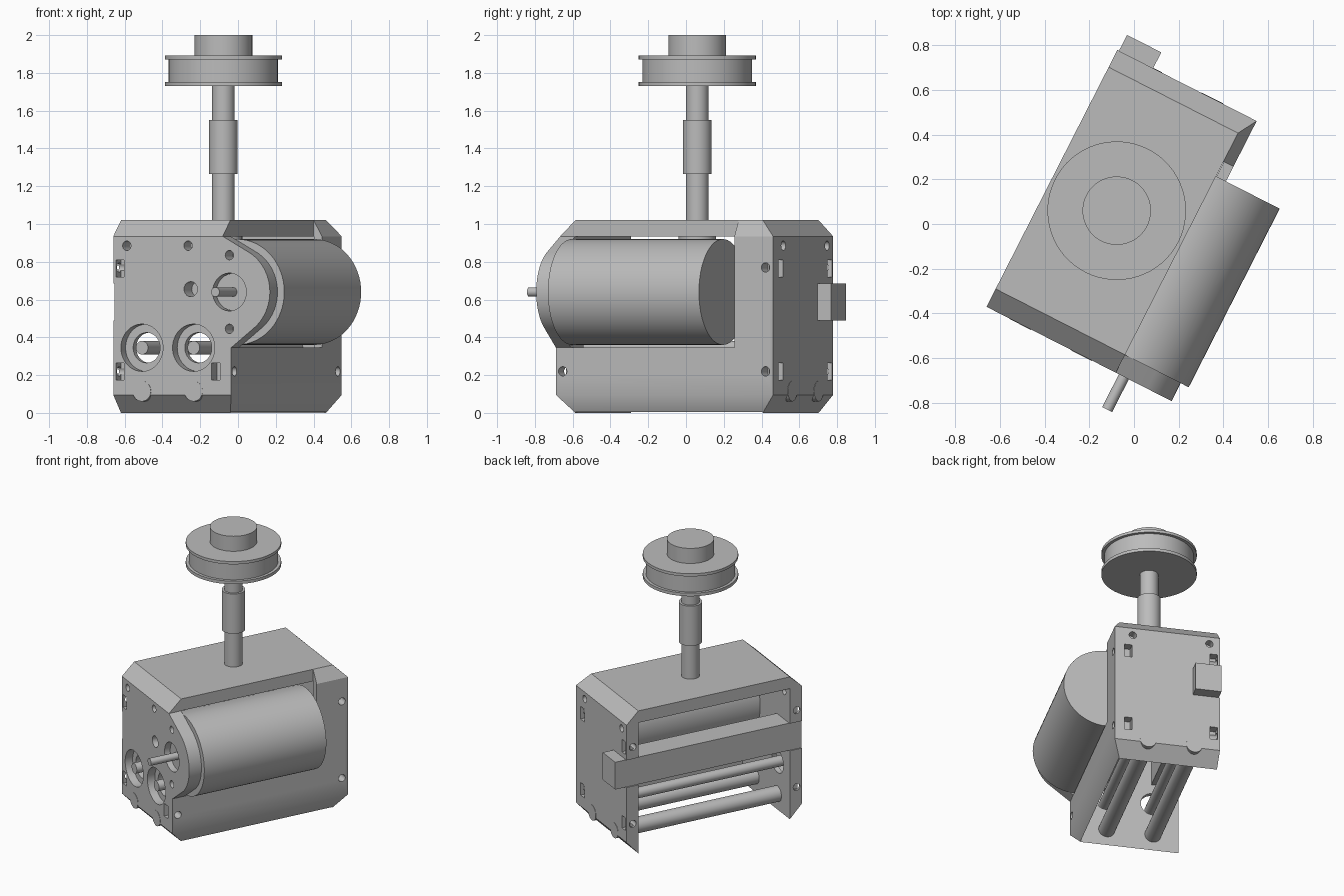
import bpy, bmesh, math
from math import radians, cos, sin, pi
from mathutils import Vector

cube = bpy.data.objects.get("Cube")
if cube:
    bpy.data.objects.remove(cube)

metal = bpy.data.materials.new("machined grey")
metal.use_nodes = True
GREY = (0.5, 0.5, 0.5, 1)
metal.diffuse_color = GREY
metal.node_tree.nodes["Principled BSDF"].inputs["Base Color"].default_value = GREY

TURN = radians(-27)      # the whole unit is turned about z
parts = []


def prism(name, axis, pts, a, b):
    """Extrude a 2D outline along an axis from a to b."""
    place = {"x": lambda p, t: (t, p[0], p[1]),
             "y": lambda p, t: (p[0], t, p[1]),
             "z": lambda p, t: (p[0], p[1], t)}[axis]
    bm = bmesh.new()
    face = bm.faces.new([bm.verts.new(place(p, a)) for p in pts])
    ext = bmesh.ops.extrude_face_region(bm, geom=[face])
    shift = Vector(place((0, 0), b - a))
    bmesh.ops.translate(bm, vec=shift, verts=[v for v in ext["geom"] if isinstance(v, bmesh.types.BMVert)])
    bmesh.ops.recalc_face_normals(bm, faces=bm.faces)
    mesh = bpy.data.meshes.new(name)
    bm.to_mesh(mesh)
    bm.free()
    mesh.materials.append(metal)
    obj = bpy.data.objects.new(name, mesh)
    bpy.context.collection.objects.link(obj)
    obj.rotation_euler.z = TURN
    parts.append(obj)
    return obj


def cyl(name, axis, p, q, r, a, b, n=48):
    pts = [(p + r * cos(2 * pi * i / n), q + r * sin(2 * pi * i / n)) for i in range(n)]
    return prism(name, axis, pts, a, b)


def box(name, x0, x1, y0, y1, z0, z1):
    return prism(name, "z", [(x0, y0), (x1, y0), (x1, y1), (x0, y1)], z0, z1)


def combine(target, tool, op="DIFFERENCE"):
    """Apply a boolean and discard the tool."""
    tool.hide_render = True
    mod = target.modifiers.new("bool", "BOOLEAN")
    mod.operation, mod.solver, mod.object = op, "EXACT", tool
    bpy.context.view_layer.update()
    dg = bpy.context.evaluated_depsgraph_get()
    result = bpy.data.meshes.new_from_object(target.evaluated_get(dg))
    target.modifiers.clear()
    target.data = result
    parts.remove(tool)
    bpy.data.objects.remove(tool)


# Frame: chamfered block, hollowed and open on the left and below
LEFT, WALL, RIGHT = -0.42, 0.23, 0.28
FRONT, FIN, BIN, BACK = -0.63, -0.54, 0.574, 0.66
LOW, HIGH, TOP = 0.095, 0.935, 1.02
AX, AZ = 0.27, 0.64      # motor axis
frame = prism("frame", "x", [(FRONT, LOW), (FIN, 0), (BIN, 0), (BACK, LOW),
                             (BACK, HIGH), (BIN, TOP), (FIN, TOP), (FRONT, HIGH)], LEFT, RIGHT)
for z0, z1, out in ((0, LOW, -0.2), (TOP, HIGH, 1.2)):
    combine(frame, prism("edge_cutter", "y", [(WALL, z0), (RIGHT, z1), (0.4, z1), (0.4, out), (WALL, out)], -1, 1))
combine(frame, box("inside_cutter", -0.6, WALL + 0.002, FIN, BIN, -0.2, HIGH))
combine(frame, box("motor_bay_cutter", WALL, 0.7, -0.9, 0.43, 0.345, 1.2))

# Rounded motor mount joined to the front plate
arc = [radians(-54 + 115 * i / 24) for i in range(25)]
ear = [(0.2, 0.345), (RIGHT, 0.345)]
ear += [(AX + 0.24 * cos(t), AZ + 0.24 * sin(t)) for t in arc]
ear += [(WALL, HIGH), (0.2, HIGH)]
combine(frame, prism("motor_mount", "y", ear, FRONT, FIN), "UNION")

# Bearing seats and motor opening in the front plate
SHAFTS = (-0.25, 0.057)
for x in SHAFTS:
    combine(frame, cyl("seat_cutter", "y", x, 0.345, 0.125, -0.8, -0.575))
    combine(frame, cyl("bore_cutter", "y", x, 0.345, 0.08, -0.8, -0.5))
combine(frame, cyl("motor_cutter", "y", AX, AZ, 0.1, -0.8, -0.5))

# Screw holes and nut slots, front and back
for x, z, r in ((-0.34, 0.885, 0.025), (0.024, 0.885, 0.025), (0.04, 0.655, 0.04),
                (AX, 0.835, 0.025), (AX, 0.445, 0.025)):
    combine(frame, cyl("screw_cutter", "y", x, z, r, -0.8, -0.5, 20))
for x in (-0.35, 0.16):
    combine(frame, cyl("screw_cutter", "y", x, 0.885, 0.025, 0.6, 0.8, 20))
for x, z, ends in ((-0.38, 0.22, (-1, 1)), (0.19, 0.22, (-1, 1)), (-0.38, 0.765, (-1, 1)), (0.19, 0.765, (1,))):
    for e in ends:
        y0, y1 = (0.6, 0.8) if e > 0 else (-0.8, -0.57)
        combine(frame, box("slot_cutter", x - 0.025, x + 0.025, y0, y1, z - 0.045, z + 0.045))

# Screw holes in the side edges
for y, z, x in ((-0.59, 0.22, RIGHT), (0.615, 0.22, RIGHT), (0.615, 0.77, RIGHT),
                (-0.59, 0.22, LEFT), (0.615, 0.22, LEFT), (-0.59, 0.77, LEFT), (0.615, 0.77, LEFT)):
    combine(frame, cyl("side_screw_cutter", "x", y, z, 0.025, x - 0.07, x + 0.07, 20))

# Sliding bar through notches in both plates
combine(frame, box("bar_cutter", -0.6, -0.24, -0.9, 0.9, 0.49, 0.685))
box("sliding_bar", -0.412, -0.24, FRONT, 0.74, 0.49, 0.685)

# Motor with its shaft
cyl("motor", "y", AX, AZ, 0.28, FIN, 0.357, 64)
cyl("motor_boss", "y", AX, AZ, 0.098, -0.59, FIN)
cyl("motor_shaft", "y", AX, AZ, 0.025, -0.795, FIN, 24)

# Gear shafts and guide rods
for i, x in enumerate(SHAFTS):
    cyl(f"gear_shaft_{i + 1}", "y", x, 0.345, 0.036, FRONT, 0.6, 32)
    cyl(f"guide_rod_{i + 1}", "y", x, 0.115, 0.054, FRONT - 0.002, BACK + 0.002, 32)

# Upright shaft, collar and pulley
for name, r, z0, z1 in (("upright_shaft", 0.06, 0.8, 1.74), ("shaft_bearing", 0.1, 0.87, 0.95),
                        ("shaft_collar", 0.076, 1.265, 1.55), ("lower_flange", 0.31, 1.73, 1.752),
                        ("pulley_drum", 0.29, 1.75, 1.88), ("upper_flange", 0.31, 1.872, 1.892),
                        ("pulley_hub", 0.153, 1.89, 2.0)):
    cyl(name, "z", -0.096, 0.018, r, z0, z1, 64)

# Smooth the round faces, keep the edges sharp
bpy.ops.object.select_all(action="DESELECT")
for obj in parts:
    obj.select_set(True)
bpy.context.view_layer.objects.active = frame
bpy.ops.object.shade_smooth_by_angle(angle=radians(30))
